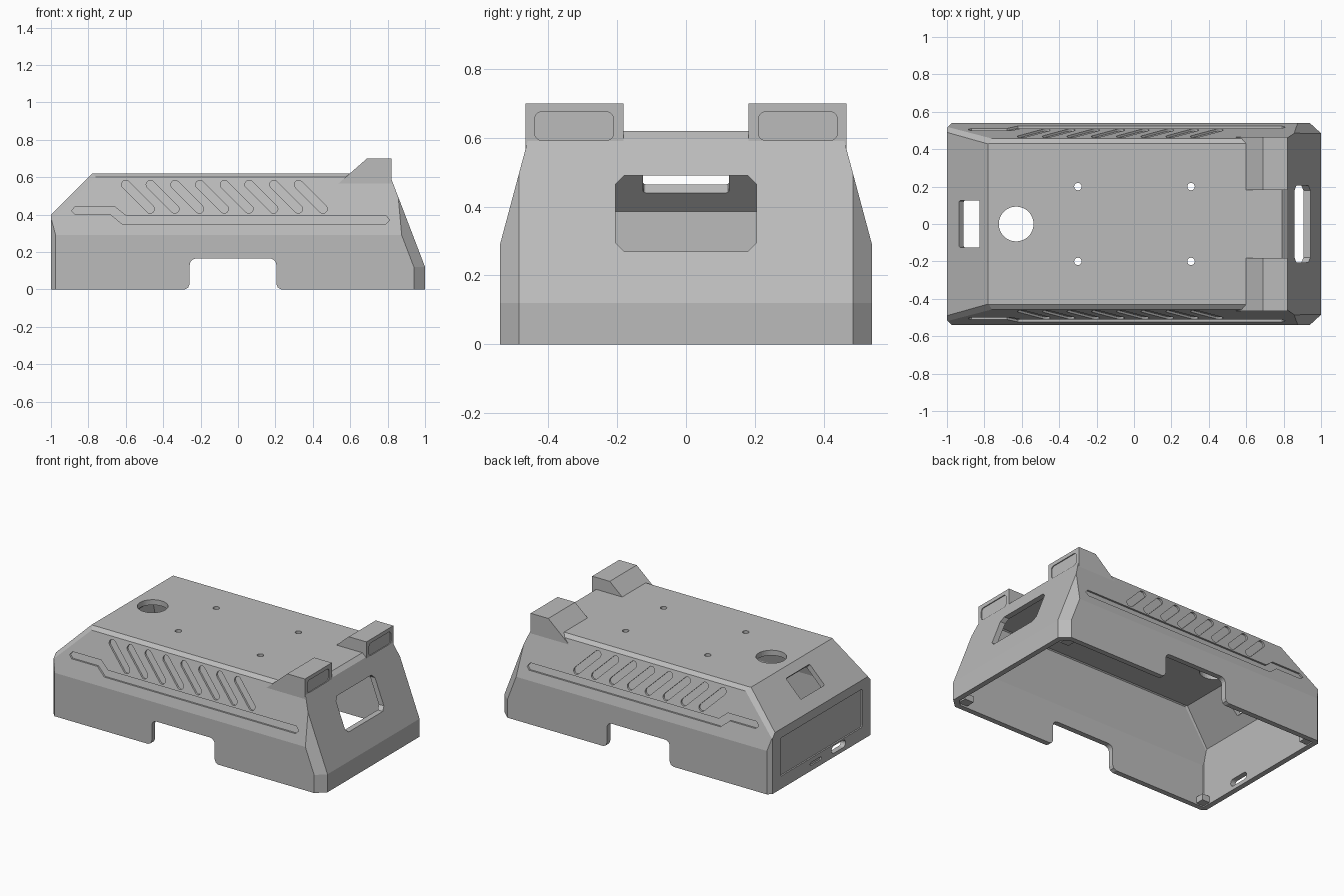
import bpy, bmesh
from math import cos, sin, pi, atan2
from mathutils import Vector

if "Cube" in bpy.data.objects:
    bpy.data.objects.remove(bpy.data.objects["Cube"], do_unlink=True)

grey = bpy.data.materials.new("matte grey plastic")
grey.use_nodes = True
COLOUR = (0.5, 0.5, 0.5, 1)
grey.diffuse_color = COLOUR
grey.node_tree.nodes["Principled BSDF"].inputs["Base Color"].default_value = COLOUR

WALL = 0.035

# Planes that bound the body: point, outward normal (those with y are mirrored)
PLANES = [
    ((0, .54, 0), (0, 1, 0)),              # lower side wall
    ((0, .54, .29), (0, .31, .083)),       # leaning side wall
    ((0, .43, .62), (0, .02, .027)),       # deck edge chamfer
    ((0, 0, .62), (0, 0, 1)),              # deck
    ((1, 0, 0), (1, 0, 0)),                # tall end, lower wall
    ((1, 0, .12), (.47, 0, .18)),          # tall end, leaning wall
    ((.79, 0, .62), (.025, 0, .03)),       # tall end, deck chamfer
    ((1, .485, 0), (.055, .06, 0)),        # tall end, corner chamfer
    ((1, .485, .12), (.0259, .0282, .0099)),
    ((-1, 0, 0), (-1, 0, 0)),              # low end wall
    ((-1, 0, .4), (-1, 0, 1)),             # low end slope
    ((-1, .515, 0), (-1, 1, 0)),           # low end corner chamfer
    ((-1, .49, .4), (-.46, .78, .68)),     # low end slope chamfer
]


def make_object(name, bm):
    bmesh.ops.recalc_face_normals(bm, faces=bm.faces)
    mesh = bpy.data.meshes.new(name)
    bm.to_mesh(mesh)
    bm.free()
    mesh.materials.append(grey)
    obj = bpy.data.objects.new(name, mesh)
    bpy.context.scene.collection.objects.link(obj)
    return obj


def carved_block(name, inset, floor):
    """A block trimmed by all the body planes, moved inward by inset."""
    bm = bmesh.new()
    bmesh.ops.create_cube(bm, size=4)
    cuts = [((0, 0, floor), (0, 0, -1), 0)]
    for p, n in PLANES:
        for s in ((1, -1) if n[1] else (1,)):
            cuts.append(((p[0], p[1] * s, p[2]), (n[0], n[1] * s, n[2]), inset))
    for p, n, d in cuts:
        n = Vector(n).normalized()
        bmesh.ops.bisect_plane(bm, geom=bm.verts[:] + bm.edges[:] + bm.faces[:],
                               plane_co=Vector(p) - n * d, plane_no=n,
                               clear_outer=True, dist=1e-5)
        bmesh.ops.holes_fill(bm, edges=[e for e in bm.edges if e.is_boundary], sides=0)
    return make_object(name, bm)


def prism(bm, outline, place, near, far):
    """Extrude a 2D outline from near to far; place maps (u, v, w) to xyz."""
    a = [bm.verts.new(place(u, v, near)) for u, v in outline]
    b = [bm.verts.new(place(u, v, far)) for u, v in outline]
    bm.faces.new(a)
    bm.faces.new(b[::-1])
    for i in range(len(a)):
        j = (i + 1) % len(a)
        bm.faces.new((a[i], b[i], b[j], a[j]))


def rounded(u0, v0, u1, v1, r, steps=5):
    pts = []
    for k, (u, v) in enumerate(((u1 - r, v1 - r), (u0 + r, v1 - r),
                                (u0 + r, v0 + r), (u1 - r, v0 + r))):
        for i in range(steps + 1):
            t = (k + i / steps) * pi / 2
            pts.append((u + r * cos(t), v + r * sin(t)))
    return pts


def pill(a, b, r, steps=8):
    t0 = atan2(b[1] - a[1], b[0] - a[0]) - pi / 2
    return [(c[0] + r * cos(t0 + k + pi * i / steps), c[1] + r * sin(t0 + k + pi * i / steps))
            for c, k in ((b, 0), (a, pi)) for i in range(steps + 1)]


def disc(u, v, r, n):
    return [(u + r * cos(2 * pi * i / n), v + r * sin(2 * pi * i / n)) for i in range(n)]


def along_x(u, v, w): return (w, u, v)
def along_y(u, v, w): return (u, w, v)
def along_z(u, v, w): return (u, v, w)


def on_slope(u, v, w):
    """u across, v up the low end slope, w outward from it."""
    k = 0.5 ** 0.5
    return (-.88 + (v - w) * k, u, .52 + (v + w) * k)


def on_side(s):
    """Follows the leaning side wall; w is the offset from its surface."""
    return lambda u, v, w: (u, s * (.54 - .268 * (v - .29) + w), v)


def boolean(target, tool, operation):
    mod = target.modifiers.new(operation.lower(), 'BOOLEAN')
    mod.operation, mod.solver, mod.object = operation, 'EXACT', tool
    bpy.context.view_layer.update()
    mesh = bpy.data.meshes.new_from_object(
        target.evaluated_get(bpy.context.evaluated_depsgraph_get()))
    target.modifiers.clear()
    target.data = mesh
    bpy.data.objects.remove(tool, do_unlink=True)


# Body with two raised posts at the tall end
shell = carved_block("enclosure_shell", 0, 0)
POST = [(.53, .56), (.69, .70), (.82, .70), (.82, .56)]
for s in (1, -1):
    bm = bmesh.new()
    prism(bm, POST, along_y, s * .182, s * .466)
    boolean(shell, make_object("post", bm), 'UNION')

# Hollow inside, open at the bottom
boolean(shell, carved_block("cavity", WALL, -.2), 'DIFFERENCE')

# Openings and engraved details
cut = bmesh.new()
# Wall notches through both long sides
notch = [p for p in rounded(-.258, -.1, .205, .165, .035) if p[1] > 0]
notch += [(-.258, .03), (-.266, .01), (-.285, 0), (-.285, -.1),
          (.23, -.1), (.23, 0), (.213, .01), (.205, .03)]
prism(cut, notch, along_y, -1, 1)
# Tall end window with clipped corners
prism(cut, rounded(-.205, .27, .205, .49, .025, 1), along_x, .6, 1.2)
# Slot in the low end slope
prism(cut, rounded(-.125, -.078, .125, .078, .008, 2), on_slope, -.1, .1)
# Deck holes
prism(cut, disc(-.63, 0, .093, 40), along_z, .5, .8)
for x in (-.3, .305):
    for y in (-.2, .2):
        prism(cut, disc(x, y, .02, 16), along_z, .5, .8)
# Low end: port, small groove and recessed panel
prism(cut, pill((-.23, .05), (-.13, .05), .024), along_x, -1.2, -.9)
prism(cut, pill((.01, .045), (.11, .045), .01), along_x, -1.2, -.99)
prism(cut, rounded(-.43, .085, .43, .34, .01, 2), along_x, -1.2, -.99)
# Post pockets
for s in (1, -1):
    prism(cut, rounded(s * .325 - .115, .592, s * .325 + .115, .675, .022), along_x, .814, 1)
# Side grooves: eight slanted pills above one long cranked channel
CHANNEL = [(-.87, .40), (-.68, .40), (-.62, .35), (.79, .35), (.81, .37),
           (.79, .395), (-.60, .395), (-.66, .443), (-.87, .443), (-.89, .42)]
for s in (1, -1):
    for i in range(8):
        x = -.60 + i * .132
        prism(cut, pill((x, .56), (x + .13, .43), .023), on_side(s), -.012, .04)
    prism(cut, CHANNEL, on_side(s), -.012, .04)
boolean(shell, make_object("cutters", cut), 'DIFFERENCE')

# Screw bosses inside the bottom corners
for end, x0, x1, y0, y1 in (("low", -.97, -.91, .45, .51), ("tall", .88, .945, .44, .5)):
    for side, s in (("left", 1), ("right", -1)):
        bm = bmesh.new()
        ring = [(x0, s * y0), (x1, s * y0), (x1, s * y1), (x0, s * y1)]
        prism(bm, ring, along_z, .008, .05)
        make_object(f"{end}_end_boss_{side}", bm)
